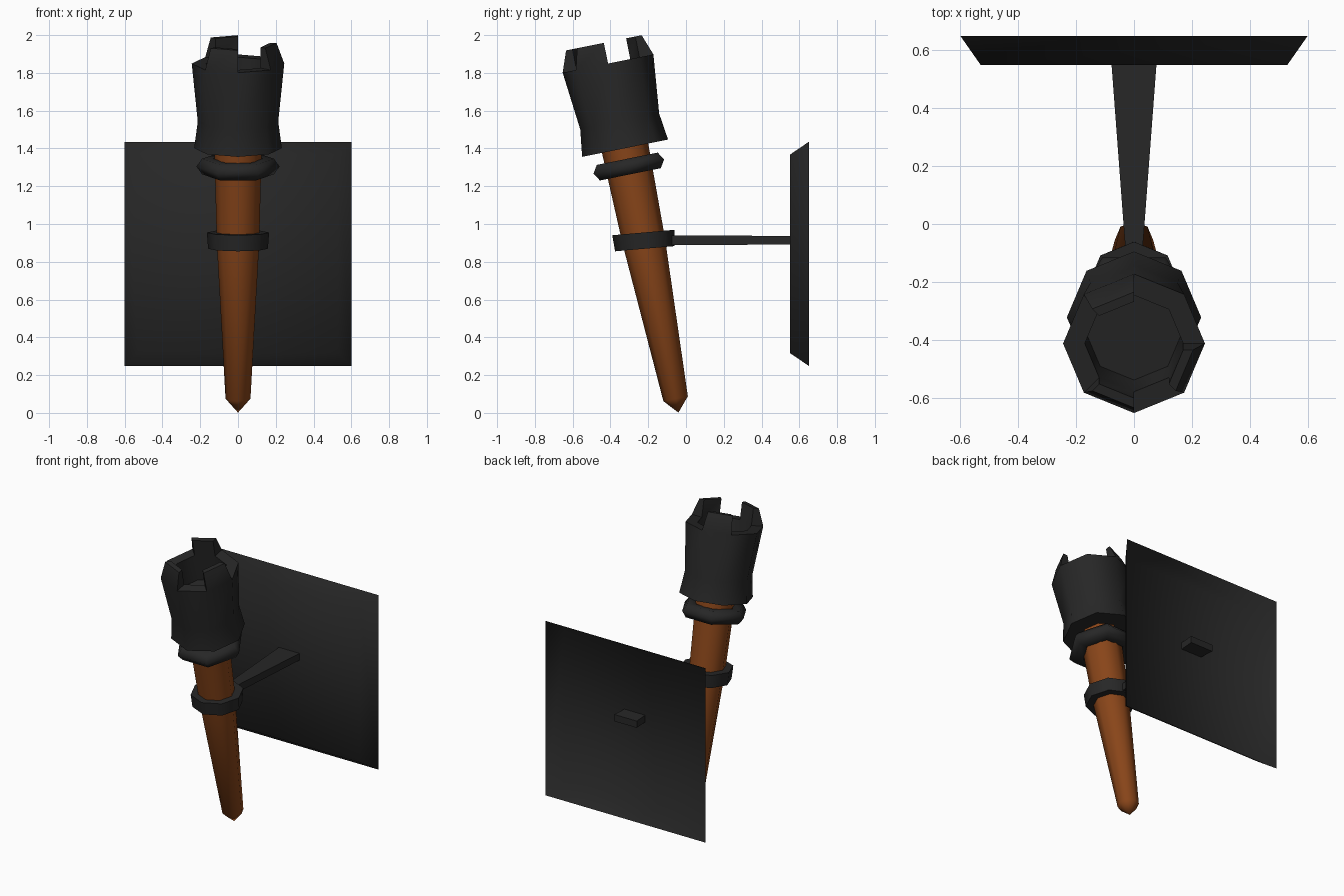
import bpy, bmesh
from math import sin, cos, radians, tau
from mathutils import Matrix

if "Cube" in bpy.data.objects:
    bpy.data.objects.remove(bpy.data.objects["Cube"])

TILT = radians(11.4)
BASE = (0, -0.055, 0.075)          # centre of the handle's lowest ring


def material(name, rgb):
    m = bpy.data.materials.new(name)
    m.diffuse_color = (*rgb, 1)
    m.use_nodes = True
    m.node_tree.nodes["Principled BSDF"].inputs["Base Color"].default_value = m.diffuse_color
    return m


iron = material("iron", (0.02, 0.02, 0.02))
wood = material("wood", (0.25, 0.06, 0.01))


def finish(name, bm, mat, matrix=Matrix(), angle=50):
    """Turn a bmesh into an object, smooth below the given angle."""
    me = bpy.data.meshes.new(name)
    bm.to_mesh(me)
    bm.free()
    me.transform(matrix)
    me.materials.append(mat)
    me.shade_smooth()
    me.set_sharp_from_angle(angle=radians(angle))
    ob = bpy.data.objects.new(name, me)
    bpy.context.collection.objects.link(ob)
    return ob


def placed(loc, tilt):
    return Matrix.Translation(loc) @ Matrix.Rotation(tilt, 4, 'X')


def ring_point(r, z, k, n):
    return (r * cos(tau * k / n), r * sin(tau * k / n), z)


def lathe(profile, n, closed=False):
    """Spin (radius, height) points into n flat sides; radius 0 is a pole."""
    bm = bmesh.new()
    rings = []
    for r, z in profile:
        if r == 0:
            rings.append([bm.verts.new((0, 0, z))] * n)
        else:
            rings.append([bm.verts.new(ring_point(r, z, k, n)) for k in range(n)])
    pairs = list(zip(rings, rings[1:]))
    if closed:
        pairs.append((rings[-1], rings[0]))
    bands = []
    for a, b in pairs:
        band = []
        for k in range(n):
            j = (k + 1) % n
            corners = list(dict.fromkeys((a[k], a[j], b[j], b[k])))
            band.append(bm.faces.new(corners))
        bands.append(band)
    return bm, rings, bands


# Wooden handle with pointed end
bm, _, _ = lathe([(0, -0.075), (0.066, 0), (0.113, 0.85), (0.125, 1.36), (0, 1.36)], 8)
finish("handle", bm, wood, placed(BASE, TILT))

# Torch cup: outer wall, rim, inner wall and floor
bm, rings, bands = lathe([(0, 1.353), (0.232, 1.353), (0.213, 1.497), (0.245, 1.81),
                          (0.17, 1.81), (0.165, 1.63), (0, 1.63)], 8)
# Three teeth raised on rim sections
for k in (2, 5, 7):
    j = (k + 1) % 8
    low = [rings[3][k], rings[3][j], rings[4][j], rings[4][k]]
    top = [bm.verts.new(ring_point(r, 1.922, a, 8))
           for r, a in ((0.204, k), (0.204, j), (0.17, j), (0.17, k))]
    bm.faces.remove(bands[3][k])
    for i in range(4):
        m = (i + 1) % 4
        bm.faces.new((low[i], low[m], top[m], top[i]))
    bm.faces.new(top)
bmesh.ops.recalc_face_normals(bm, faces=bm.faces)
finish("torch_cup", bm, iron, placed(BASE, TILT))

# Six-sided collar under the cup
bm, _, _ = lathe([(0.13, 1.212), (0.19, 1.212), (0.22, 1.254), (0.19, 1.296), (0.13, 1.296)],
                 6, closed=True)
finish("upper_collar", bm, iron, placed(BASE, TILT), 65)

# Band holding the handle to the arm
bm, _, _ = lathe([(0.1, -0.043), (0.158, -0.043), (0.165, 0.043), (0.1, 0.043)], 8, closed=True)
finish("holder_band", bm, iron, placed((0, -0.222, 0.912), radians(5)))


def tapered_box(front, back, y0, y1, z):
    """Box along y with (half width, half height) at each end."""
    bm = bmesh.new()
    bmesh.ops.create_cube(bm, size=2)
    for v in bm.verts:
        w, h = front if v.co.y < 0 else back
        v.co = (v.co.x * w, y0 if v.co.y < 0 else y1, z + v.co.z * h)
    return bm


# Flat arm widening towards the wall
bm = tapered_box((0.028, 0.025), (0.085, 0.023), -0.11, 0.65, 0.914)
finish("arm", bm, iron)

# Wall plate: shallow tray, open at the back
bm = tapered_box((0.53, 0.525), (0.6, 0.593), 0.55, 0.65, 0.842)
bm.normal_update()
bmesh.ops.delete(bm, geom=[f for f in bm.faces if f.normal.y > 0.9], context='FACES_ONLY')
finish("wall_plate", bm, iron, angle=80)
